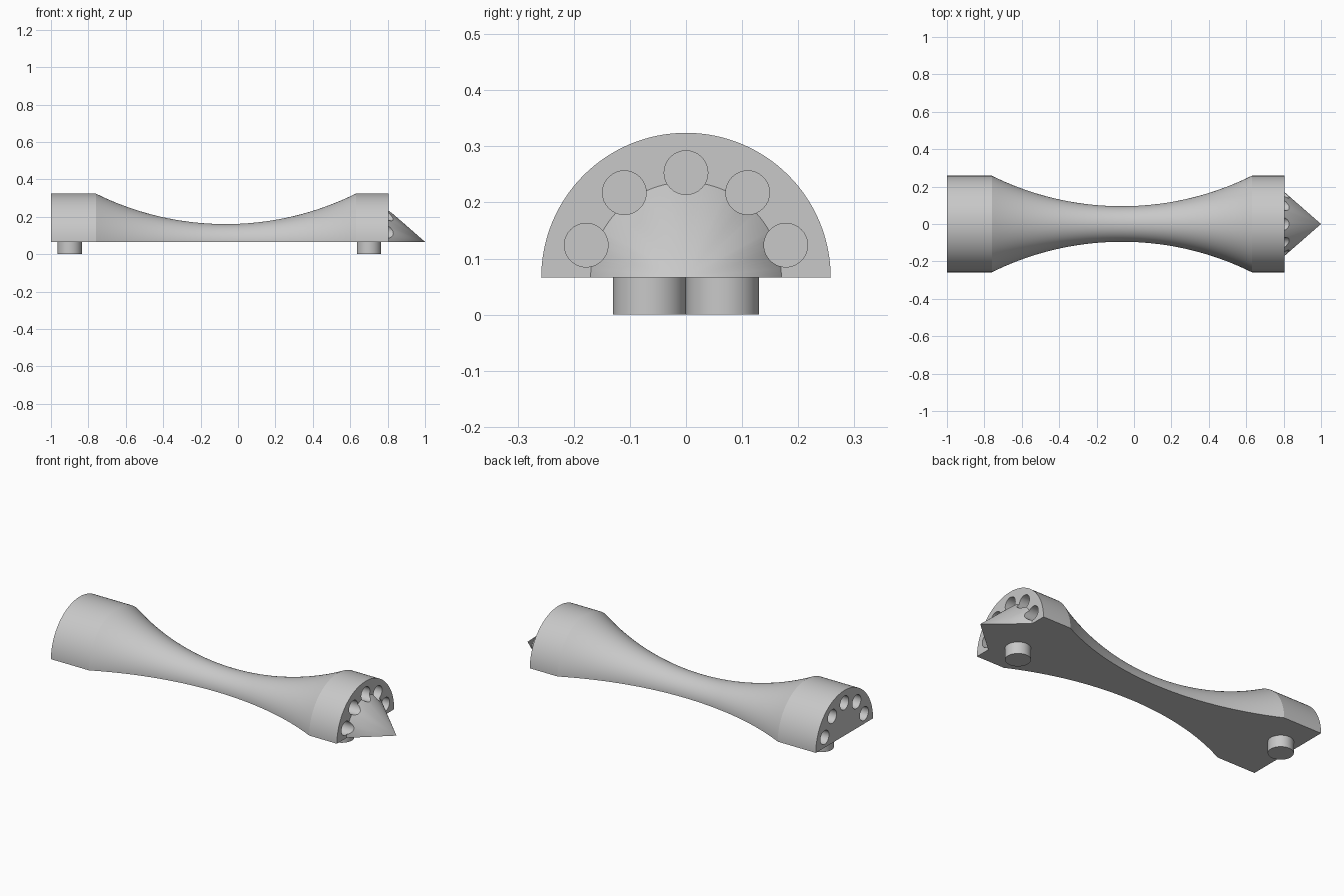
import bpy
import bmesh
import math
from mathutils import Matrix, Vector

BASE_Z = 0.066      # underside of the body
R_END = 0.258       # radius of both end collars
R_WAIST = 0.095     # radius at the narrowest point
NOSE_X = 0.805      # face that carries the nose
HOLE_R, HOLE_RING, HOLE_DEPTH = 0.039, 0.187, 0.12

old = bpy.data.objects.get("Cube")
if old:
    bpy.data.objects.remove(old, do_unlink=True)

grey = bpy.data.materials.new("light grey")
grey.use_nodes = True
colour = (0.58, 0.58, 0.58, 1)
grey.diffuse_color = colour
grey.node_tree.nodes["Principled BSDF"].inputs["Base Color"].default_value = colour


def make_object(name, bm):
    bmesh.ops.remove_doubles(bm, verts=bm.verts, dist=1e-5)
    bmesh.ops.recalc_face_normals(bm, faces=bm.faces)
    mesh = bpy.data.meshes.new(name)
    bm.to_mesh(mesh)
    bm.free()
    mesh.materials.append(grey)
    obj = bpy.data.objects.new(name, mesh)
    bpy.context.scene.collection.objects.link(obj)
    return obj


def half_lathe(name, profile, steps=64):
    """Sweep (x, radius) points half a turn about the x axis, flat underneath."""
    bm = bmesh.new()
    rings = []
    for x, r in profile:
        angles = [math.pi * i / steps for i in range(steps + 1)]
        rings.append([bm.verts.new((x, r * math.cos(a), BASE_Z + r * math.sin(a)))
                      for a in angles])
    for a, b in zip(rings, rings[1:]):
        for i in range(steps + 1):
            j = (i + 1) % (steps + 1)
            bm.faces.new((a[i], a[j], b[j], b[i]))
    for ring, (x, r) in ((rings[0], profile[0]), (rings[-1], profile[-1])):
        if r > 0.001:
            bm.faces.new(ring)
    # collapse a pointed end cleanly
    bmesh.ops.remove_doubles(bm, verts=bm.verts, dist=1e-5)
    bmesh.ops.dissolve_degenerate(bm, edges=bm.edges, dist=1e-5)
    return make_object(name, bm)


def add_cylinder(bm, centre, radius, depth, along_x=False, segments=32):
    turn = Matrix.Rotation(math.pi / 2, 4, "Y") if along_x else Matrix()
    bmesh.ops.create_cone(bm, cap_ends=True, segments=segments, radius1=radius,
                          radius2=radius, depth=depth,
                          matrix=Matrix.Translation(Vector(centre)) @ turn)


def shade(obj):
    bpy.ops.object.select_all(action="DESELECT")
    obj.select_set(True)
    bpy.context.view_layer.objects.active = obj
    bpy.ops.object.shade_smooth_by_angle(angle=math.radians(20))


# Body: straight collars joined by a circular-arc waist
x0, x1 = -0.76, 0.63
half, sag = (x1 - x0) / 2, R_END - R_WAIST
arc_r = (half * half + sag * sag) / (2 * sag)
profile = [(-1, R_END)]
for i in range(41):
    d = half * (i / 20 - 1)
    profile.append((x0 + half + d, R_WAIST + arc_r - math.sqrt(arc_r ** 2 - d * d)))
profile.append((NOSE_X, R_END))
body = half_lathe("body", profile)

# Nose: half cone on one end
nose = half_lathe("nose_cone", [(NOSE_X, 0.17), (1, 0)])

# Five blind holes in each end; the nose-end set also grooves the cone
bm = bmesh.new()
for start, stop in ((-1.1, -1 + HOLE_DEPTH), (NOSE_X - HOLE_DEPTH, 0.95)):
    for k in range(5):
        a = math.radians(18 + 36 * k)
        centre = ((start + stop) / 2, HOLE_RING * math.cos(a),
                  BASE_Z + HOLE_RING * math.sin(a))
        add_cylinder(bm, centre, HOLE_R, stop - start, along_x=True)
cutter = make_object("hole_cutter", bm)
cutter.hide_render = True

for obj in (body, nose):
    cut = obj.modifiers.new("holes", "BOOLEAN")
    cut.operation = "DIFFERENCE"
    cut.solver = "EXACT"
    cut.object = cutter
    bpy.context.view_layer.objects.active = obj
    bpy.ops.object.modifier_apply(modifier=cut.name)
    shade(obj)
bpy.data.objects.remove(cutter, do_unlink=True)

# Feet: one peg under each end, on opposite sides of the centre line
for name, x, y in (("nose_end_foot", 0.7, -0.065), ("plain_end_foot", -0.9, 0.065)):
    bm = bmesh.new()
    add_cylinder(bm, (x, y, BASE_Z / 2), 0.065, BASE_Z, segments=48)
    shade(make_object(name, bm))
